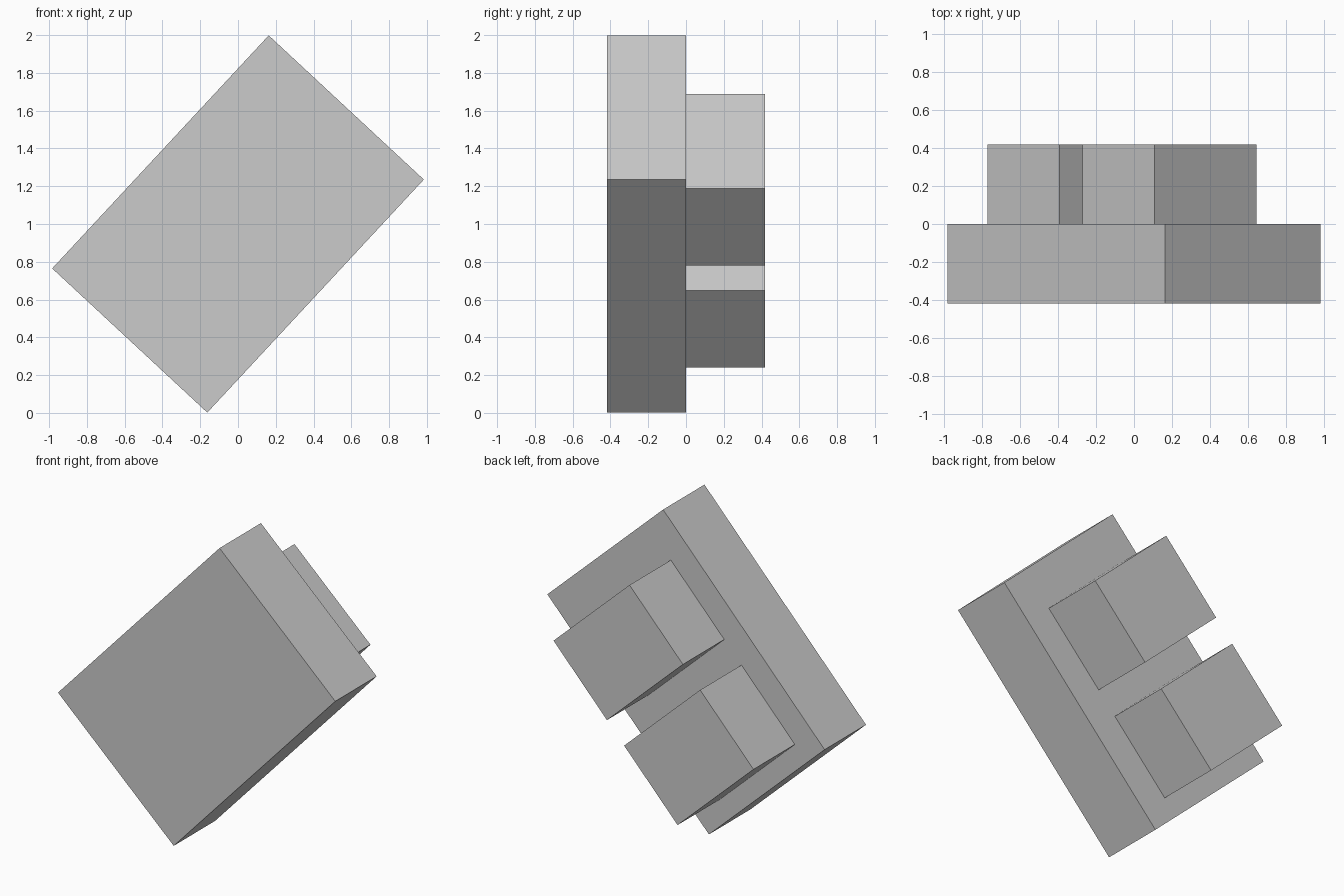
import bpy
from math import radians, cos, sin
from mathutils import Matrix

cube = bpy.data.objects.get("Cube")
if cube:
    bpy.data.objects.remove(cube, do_unlink=True)

grey = bpy.data.materials.new("plain_grey")
grey.use_nodes = True
colour = (0.6, 0.6, 0.6, 1)
grey.diffuse_color = colour
grey.node_tree.nodes["Principled BSDF"].inputs["Base Color"].default_value = colour

TILT = radians(47.1)  # slope of the long side in the xz plane
DEPTH = 0.419


def tilted_box(name, x, y, z, length, width):
    """Box whose long axis rises to the right by TILT."""
    bpy.ops.mesh.primitive_cube_add(size=1)
    ob = bpy.context.object
    ob.name = name
    ob.data.transform(Matrix.Rotation(-TILT, 4, 'Y') @ Matrix.Diagonal((length, DEPTH, width, 1)))
    ob.location = (x, y, z)
    ob.data.materials.append(grey)
    return ob


# Large slab in front
tilted_box("front_slab", 0, -DEPTH / 2, 1, 1.684, 1.121)

# Two equal blocks on the back of the slab, spaced along its long side
SPACING = 0.736
for name, side in (("lower_back_block", -0.5), ("upper_back_block", 0.5)):
    tilted_box(name, -0.063 + side * SPACING * cos(TILT), DEPTH / 2,
               0.965 + side * SPACING * sin(TILT), 0.557, 0.736)
